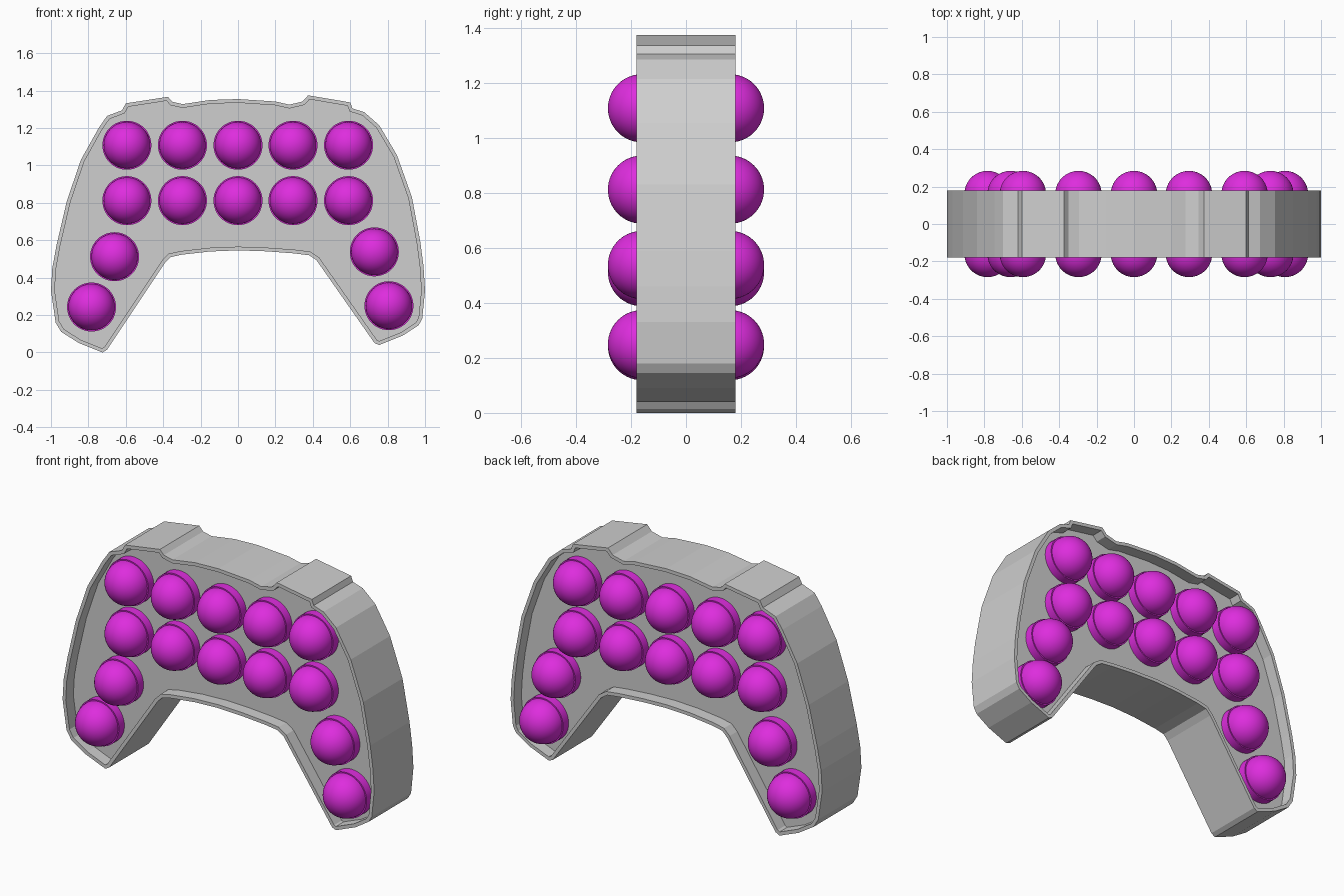
import bpy
import bmesh
import math
from mathutils import Vector

cube = bpy.data.objects.get("Cube")
if cube:
    bpy.data.objects.remove(cube, do_unlink=True)


def make_material(name, color):
    material = bpy.data.materials.new(name)
    material.use_nodes = True
    material.diffuse_color = color
    material.node_tree.nodes["Principled BSDF"].inputs["Base Color"].default_value = color
    return material


def link_mesh(name, mesh, location=(0, 0, 0)):
    obj = bpy.data.objects.new(name, mesh)
    obj.location = location
    bpy.context.collection.objects.link(obj)
    return obj


def inset_outline(points, distance):
    """Move a counter-clockwise outline inwards with mitred corners."""
    result = []
    for i, point in enumerate(points):
        before = (point - points[i - 1]).normalized()
        after = (points[(i + 1) % len(points)] - point).normalized()
        normal_before = Vector((-before.y, before.x))
        normal_after = Vector((-after.y, after.x))
        miter = (normal_before + normal_after).normalized()
        result.append(point + miter * distance / miter.dot(normal_after))
    return result


grey = make_material("light grey shell", (0.62, 0.62, 0.62, 1))
magenta = make_material("magenta buttons", (0.73, 0.026, 0.73, 1))

# Gamepad outline in x and z, counter-clockwise from the left grip tip
outline = [Vector(p) for p in (
    (-.725, 0), (-.7, .015), (-.39, .48), (-.36, .51), (-.3, .523), (-.15, .54),
    (0, .546), (.15, .541), (.3, .53), (.38, .52), (.42, .493), (.73, .05),
    (.755, .04), (.88, .09), (.965, .145), (.985, .18), (1, .33), (.992, .46),
    (.975, .59), (.93, .83), (.85, 1.055), (.755, 1.215), (.675, 1.285),
    (.612, 1.305), (.6, 1.337), (.375, 1.375), (.345, 1.342), (.275, 1.325),
    (.2, 1.342), (0, 1.355), (-.15, 1.35), (-.295, 1.328), (-.35, 1.34),
    (-.375, 1.367), (-.6, 1.332), (-.62, 1.295), (-.7, 1.265), (-.745, 1.2),
    (-.84, 1.03), (-.915, .81), (-.97, .575), (-.993, .45), (-1, .33),
    (-.975, .16), (-.945, .11), (-.85, .05))]

half_depth = 0.18
floor_depth = 0.11
rim_width = 0.02

# Shell: raised rim around a recessed panel on both faces
bm = bmesh.new()
inner = inset_outline(outline, rim_width)


def add_ring(points, y):
    return [bm.verts.new((p.x, y, p.y)) for p in points]


def bridge(first, second):
    count = len(first)
    for i in range(count):
        j = (i + 1) % count
        bm.faces.new((first[i], first[j], second[j], second[i]))


rings = [add_ring(inner, -floor_depth), add_ring(inner, -half_depth),
         add_ring(outline, -half_depth), add_ring(outline, half_depth),
         add_ring(inner, half_depth), add_ring(inner, floor_depth)]
for first, second in zip(rings, rings[1:]):
    bridge(first, second)
panels = [bm.faces.new(rings[0]), bm.faces.new(rings[-1])]
bmesh.ops.triangulate(bm, faces=panels)
bmesh.ops.recalc_face_normals(bm, faces=bm.faces)
shell_mesh = bpy.data.meshes.new("controller_shell")
bm.to_mesh(shell_mesh)
bm.free()
shell_mesh.materials.append(grey)
link_mesh("controller_shell", shell_mesh)

# Button: a cylinder through the panel with a slightly smaller dome at each end
dome_radius = 0.124
collar_radius = 0.131
collar_depth = 0.16
steps = 14
dome = [(dome_radius * math.sin(a), collar_depth + dome_radius * math.cos(a))
        for a in (math.pi / 2 * i / steps for i in range(steps + 1))]
half = dome + [(collar_radius, collar_depth)]
profile = half + [(r, -y) for r, y in reversed(half)]

bm = bmesh.new()
verts = [bm.verts.new((r, y, 0)) for r, y in profile]
edges = [bm.edges.new(pair) for pair in zip(verts, verts[1:])]
bmesh.ops.spin(bm, geom=verts + edges, cent=(0, 0, 0), axis=(0, 1, 0),
               angle=math.tau, steps=48, use_merge=True)
bmesh.ops.remove_doubles(bm, verts=bm.verts, dist=0.0001)
bmesh.ops.recalc_face_normals(bm, faces=bm.faces)
button_mesh = bpy.data.meshes.new("button")
bm.to_mesh(button_mesh)
bm.free()
button_mesh.materials.append(magenta)

# Two rows of five buttons across the body, and two buttons in each grip
places = [("body_button", x, z) for z in (1.108, .812)
          for x in (-.594, -.297, 0, .294, .591)]
places += [("right_grip_button", -.66, .512), ("right_grip_button", -.783, .243),
           ("left_grip_button", .729, .538), ("left_grip_button", .807, .25)]
buttons = [link_mesh(name, button_mesh, (x, 0, z)) for name, x, z in places]

bpy.ops.object.select_all(action="DESELECT")
buttons[0].select_set(True)
bpy.context.view_layer.objects.active = buttons[0]
bpy.ops.object.shade_smooth_by_angle(angle=math.radians(35))
